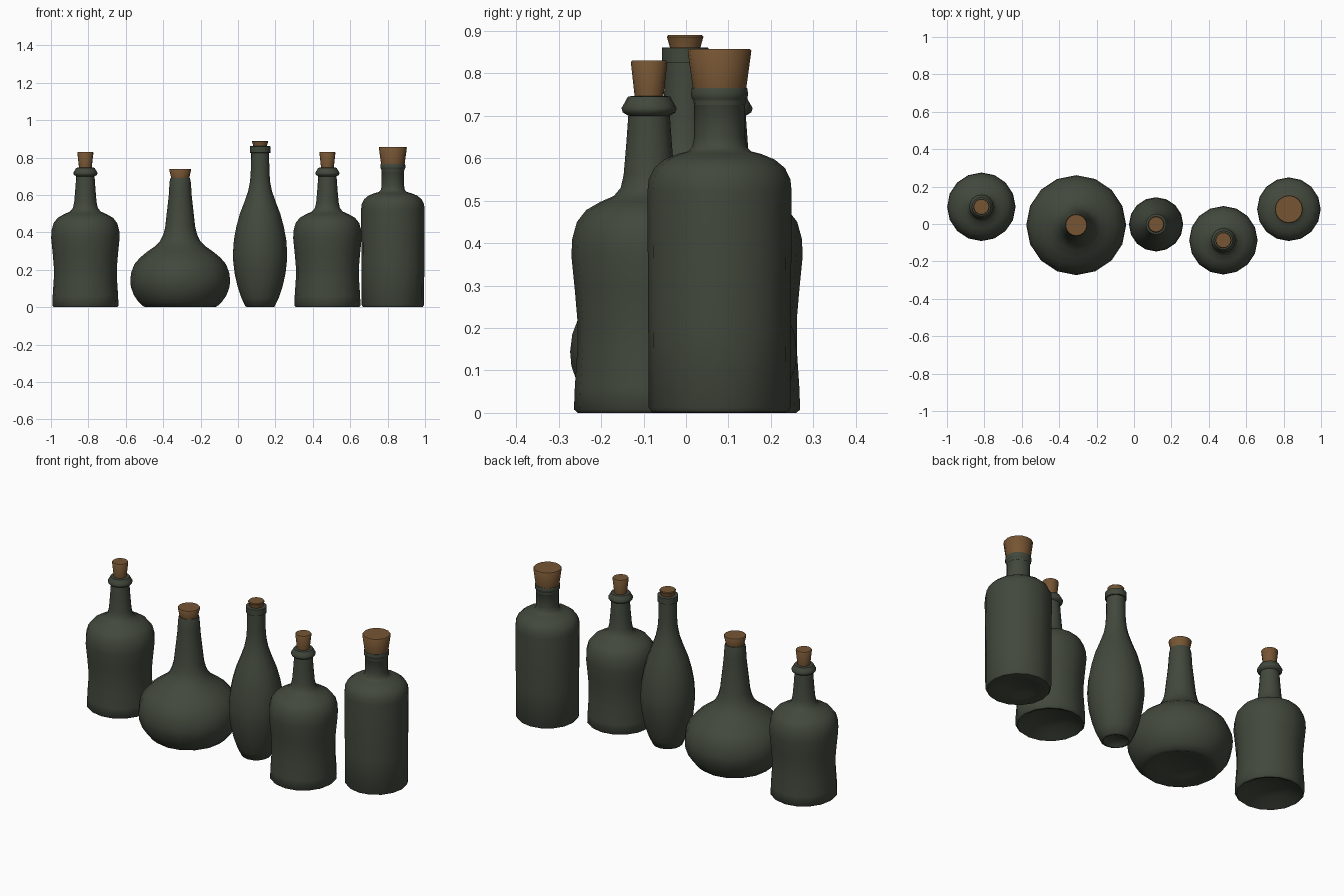
import bpy, bmesh, math

SIDES = 16


def material(name, rgb):
    m = bpy.data.materials.new(name)
    m.diffuse_color = (*rgb, 1)
    return m


glass = material("dark_green_glass", (0.054, 0.065, 0.046))
cork = material("brown_cork", (0.180, 0.090, 0.033))


def lathe(name, profile, loc, mat):
    """Revolve (radius, z) points around z; radius 0 makes a closed pole."""
    bm = bmesh.new()
    rings = []
    for r, z in profile:
        if r == 0:
            rings.append([bm.verts.new((0, 0, z))] * SIDES)
        else:
            rings.append([bm.verts.new((r * math.cos(2 * math.pi * i / SIDES),
                                        r * math.sin(2 * math.pi * i / SIDES), z))
                          for i in range(SIDES)])
    for a, b in zip(rings, rings[1:]):
        for i in range(SIDES):
            j = (i + 1) % SIDES
            corners = list(dict.fromkeys((a[i], a[j], b[j], b[i])))
            bm.faces.new(corners)
    bmesh.ops.recalc_face_normals(bm, faces=bm.faces)
    me = bpy.data.meshes.new(name)
    bm.to_mesh(me)
    bm.free()
    me.materials.append(mat)
    ob = bpy.data.objects.new(name, me)
    ob.location = (*loc, 0)
    bpy.context.collection.objects.link(ob)
    bpy.ops.object.select_all(action='DESELECT')
    bpy.context.view_layer.objects.active = ob
    ob.select_set(True)
    bpy.ops.object.shade_smooth_by_angle(angle=math.radians(50))


def bottle(name, loc, body, stopper):
    """Body profile plus a tapered stopper (bottom radius, z, top radius, z)."""
    r0, z0, r1, z1 = stopper
    mouth = [(r0, body[-1][1]), (r0 * 0.96, z0 - 0.04), (0, z0 - 0.04)]
    lathe(name + "_bottle", body + mouth, loc, glass)
    lathe(name + "_stopper", [(0, z0 - 0.03), (r0 * 0.95, z0 - 0.03), (r0, z0),
                              (r1, z1 - 0.004), (r1 - 0.003, z1), (0, z1)], loc, cork)


# Two waisted bottles with hollow bases and flared lips
waisted = [(0, 0.045), (0.10, 0.035), (0.15, 0.006), (0.168, 0), (0.177, 0.008),
           (0.175, 0.06), (0.169, 0.15), (0.169, 0.22), (0.175, 0.29), (0.183, 0.37),
           (0.181, 0.41), (0.170, 0.45), (0.148, 0.478), (0.115, 0.497),
           (0.083, 0.511), (0.067, 0.53), (0.060, 0.56), (0.054, 0.63), (0.049, 0.70),
           (0.062, 0.708), (0.065, 0.718), (0.058, 0.73), (0.050, 0.745), (0.044, 0.746)]
for side, loc in (("left", (-0.816, 0.092)), ("right", (0.478, -0.087))):
    bottle("waisted_" + side, loc, waisted, (0.034, 0.746, 0.043, 0.83))

# Squat onion-shaped bottle
onion = [(0, 0.03), (0.12, 0.02), (0.175, 0), (0.195, 0.003), (0.222, 0.027), (0.248, 0.065),
         (0.264, 0.11), (0.267, 0.145), (0.262, 0.185), (0.245, 0.23), (0.215, 0.265),
         (0.175, 0.298), (0.135, 0.326), (0.107, 0.355), (0.090, 0.39), (0.080, 0.43),
         (0.070, 0.52), (0.061, 0.60), (0.060, 0.625), (0.056, 0.675), (0.052, 0.69)]
bottle("onion", (-0.309, -0.006), onion, (0.048, 0.69, 0.059, 0.74))

# Slender teardrop bottle
teardrop = [(0, 0.02), (0.05, 0.012), (0.065, 0), (0.078, 0.004), (0.100, 0.05), (0.120, 0.11),
            (0.136, 0.18), (0.144, 0.25), (0.145, 0.29), (0.140, 0.36), (0.127, 0.43),
            (0.108, 0.50), (0.083, 0.565), (0.064, 0.62), (0.054, 0.67), (0.050, 0.72),
            (0.048, 0.825), (0.055, 0.826), (0.055, 0.86), (0.052, 0.861)]
bottle("teardrop", (0.118, -0.002), teardrop, (0.036, 0.861, 0.043, 0.89))

# Straight cylindrical bottle with a big stopper
straight = [(0, 0.025), (0.06, 0.022), (0.10, 0.008), (0.145, 0), (0.160, 0.002), (0.167, 0.013),
            (0.168, 0.20), (0.170, 0.52), (0.167, 0.55), (0.154, 0.577), (0.130, 0.597),
            (0.098, 0.610), (0.075, 0.616), (0.064, 0.627), (0.060, 0.65), (0.060, 0.735),
            (0.066, 0.742), (0.067, 0.752), (0.066, 0.762), (0.065, 0.765)]
bottle("straight", (0.828, 0.079), straight, (0.063, 0.765, 0.075, 0.857))
